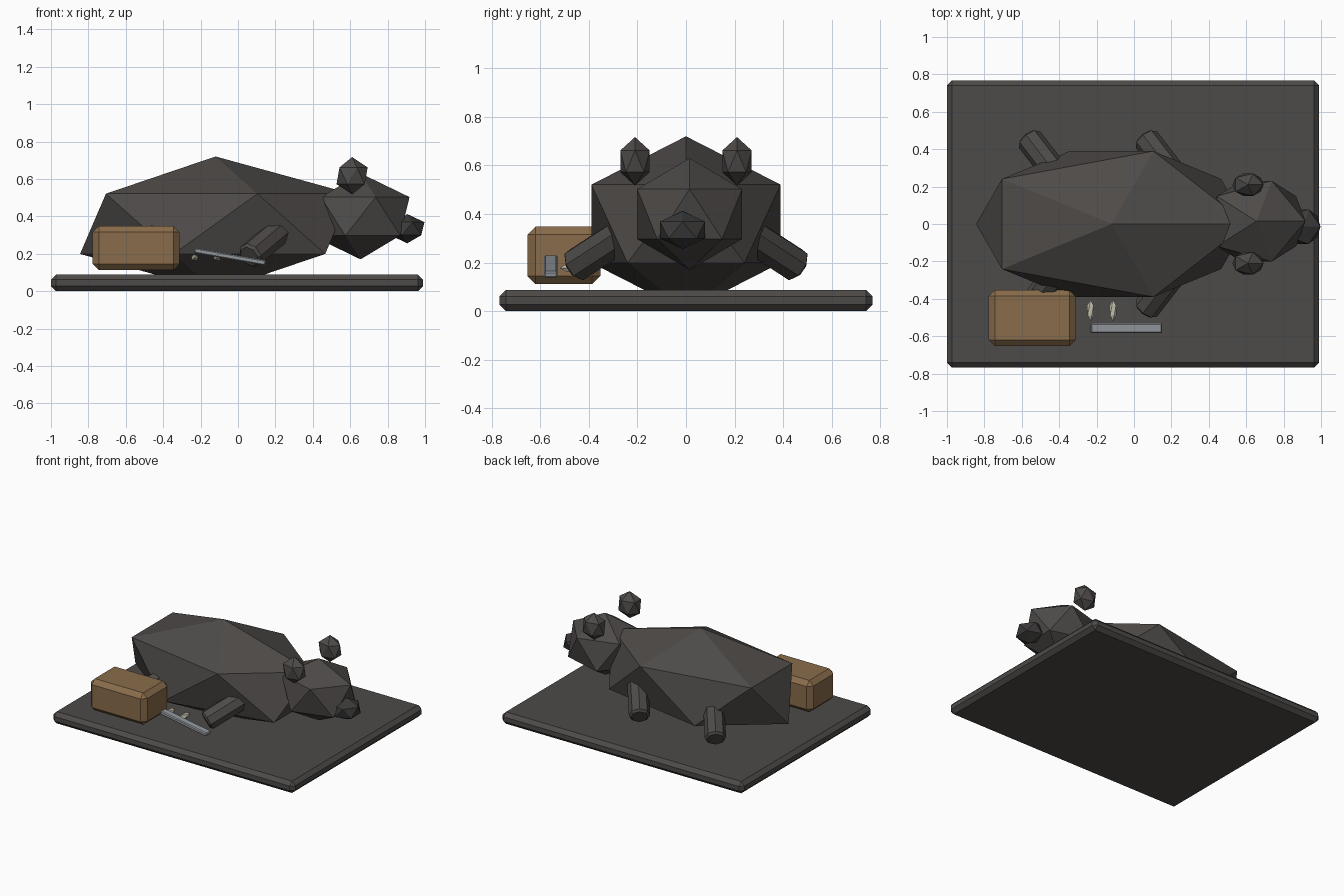
import bpy
from mathutils import Vector, Matrix

if "Cube" in bpy.data.objects:
    bpy.data.objects.remove(bpy.data.objects["Cube"])


def material(name, rgb):
    m = bpy.data.materials.new(name)
    m.diffuse_color = (*rgb, 1)
    m.use_nodes = True
    m.node_tree.nodes["Principled BSDF"].inputs["Base Color"].default_value = m.diffuse_color
    return m


FUR = material("dark_fur", (0.075, 0.069, 0.065))
NOSE = material("nose_dark", (0.045, 0.043, 0.042))
WOOD = material("tan_wood", (0.25, 0.15, 0.07))
METAL = material("metal", (0.3, 0.32, 0.34))
BONE = material("bone", (0.57, 0.54, 0.43))


def finish(name, mat, bevel=0):
    ob = bpy.context.object
    ob.name = name
    ob.data.materials.append(mat)
    if bevel:
        mod = ob.modifiers.new("bevel", 'BEVEL')
        mod.width = bevel
        mod.segments = 1
        mod.limit_method = 'ANGLE'
        mod.angle_limit = 1.0
    return ob


def gem(name, loc, scale, mat, rot=(0, 0, 0)):
    bpy.ops.mesh.primitive_ico_sphere_add(subdivisions=1, radius=1, location=loc, rotation=rot)
    bpy.context.object.scale = scale
    return finish(name, mat)


def box(name, loc, size, mat, bevel, rot=(0, 0, 0)):
    bpy.ops.mesh.primitive_cube_add(size=1)
    ob = bpy.context.object
    ob.data.transform(Matrix.Diagonal((*size, 1)))
    ob.location = loc
    ob.rotation_euler = rot
    return finish(name, mat, bevel)


def rod(name, end, direction, length, radius, mat, bevel):
    d = Vector(direction).normalized()
    bpy.ops.mesh.primitive_cylinder_add(vertices=8, radius=radius, depth=length,
                                        location=Vector(end) - d * length / 2,
                                        rotation=d.to_track_quat('Z', 'Y').to_euler())
    return finish(name, mat, bevel)


# Ground slab
box("base_slab", (-0.005, 0, 0.044), (1.99, 1.536, 0.088), FUR, 0.027)

# Lying animal: torso, head, snout
gem("body", (-0.12, 0, 0.36), (0.81, 0.458, 0.36), FUR)
gem("head", (0.655, 0.015, 0.40), (0.293, 0.254, 0.23), FUR)
gem("snout", (0.905, -0.014, 0.334), (0.103, 0.109, 0.078), NOSE)

# Ears and splayed legs, mirrored across y
for side, s in (("left", 1), ("right", -1)):
    gem(f"ear_{side}", (0.61, s * 0.21, 0.617), (0.093, 0.071, 0.1), FUR)
    for part, x in (("front", 0.06), ("back", -0.565)):
        rod(f"{part}_leg_{side}", (x, s * 0.46, 0.185), (-0.77, s, -0.65),
            0.34, 0.072, FUR, 0.014)

# Wooden crate beside the body
box("crate", (-0.545, -0.503, 0.23), (0.465, 0.3, 0.236), WOOD, 0.033)

# Tilted metal bar with two teeth next to it
box("metal_bar", (-0.042, -0.557, 0.184), (0.386, 0.054, 0.028), METAL, 0.006, (0, 0.175, 0))
for i, x in enumerate((-0.232, -0.112)):
    gem(f"tooth_{i + 1}", (x, -0.463, 0.178), (0.022, 0.02, 0.058), BONE, (1.5708, 0, 0))
